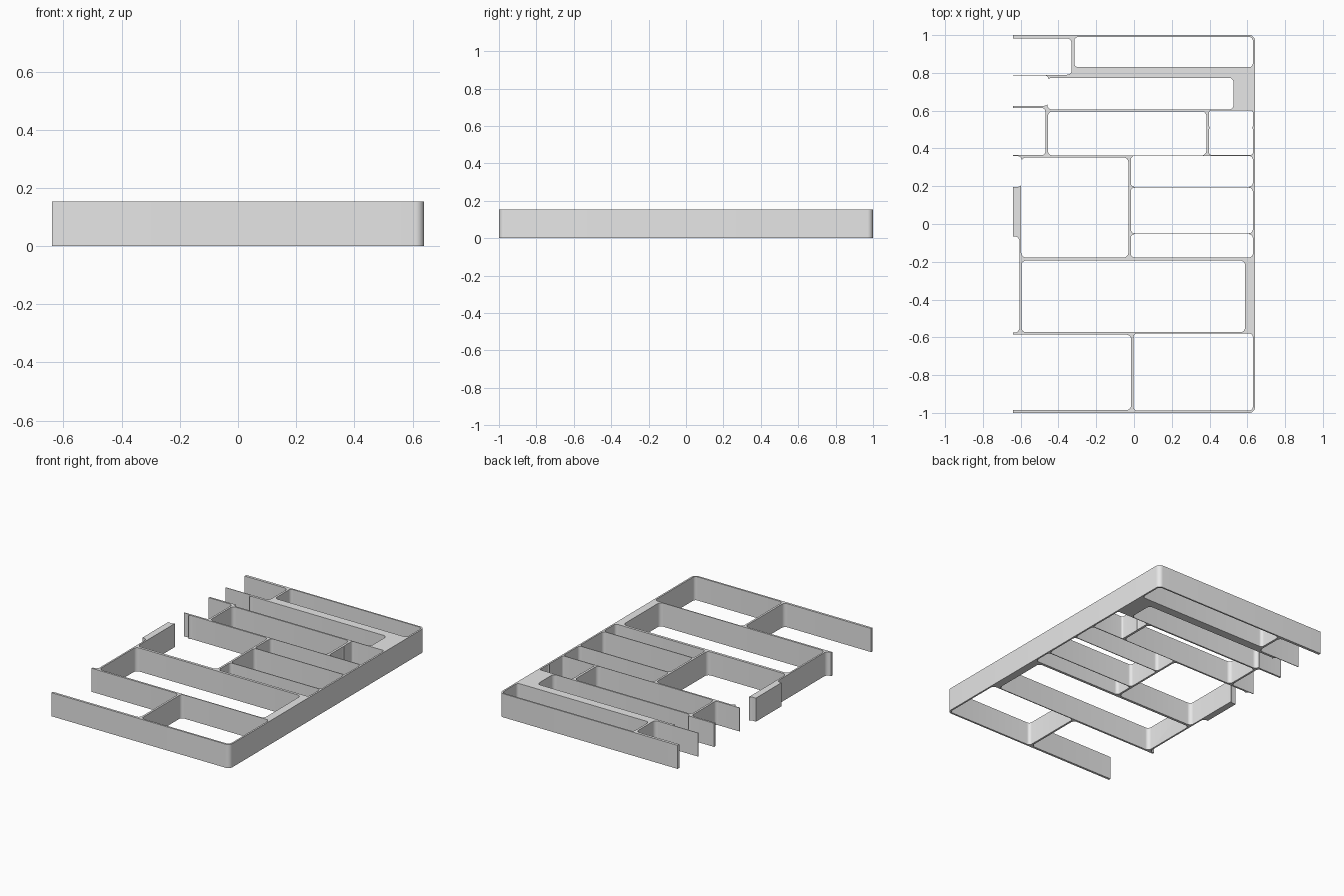
import bpy, bmesh
from math import cos, sin, pi

HEIGHT = 0.153
OPEN = -0.8          # left limit of compartments that run off the open side

cube = bpy.data.objects.get("Cube")
if cube:
    bpy.data.objects.remove(cube, do_unlink=True)

grey = bpy.data.materials.new("light grey")
grey.use_nodes = True
grey.diffuse_color = (0.8, 0.8, 0.8, 1)
grey.node_tree.nodes["Principled BSDF"].inputs["Base Color"].default_value = (0.8, 0.8, 0.8, 1)


def rounded_prism(name, x0, x1, y0, y1, z0, z1, r_left, r_right, steps=8):
    """Upright rectangular prism with separately rounded left and right corners."""
    corners = [(x1, y1, -1, -1, r_right), (x0, y1, 1, -1, r_left),
               (x0, y0, 1, 1, r_left), (x1, y0, -1, 1, r_right)]
    bm = bmesh.new()
    ring = []
    for i, (x, y, sx, sy, r) in enumerate(corners):
        n = steps if r else 0
        for k in range(n + 1):
            a = (i + k / max(n, 1)) * pi / 2
            ring.append(bm.verts.new((x + sx * r + r * cos(a), y + sy * r + r * sin(a), z0)))
    base = bm.faces.new(ring)
    top = bmesh.ops.extrude_face_region(bm, geom=[base])["geom"]
    bmesh.ops.translate(bm, vec=(0, 0, z1 - z0),
                        verts=[v for v in top if isinstance(v, bmesh.types.BMVert)])
    bmesh.ops.recalc_face_normals(bm, faces=bm.faces)
    mesh = bpy.data.meshes.new(name)
    bm.to_mesh(mesh)
    bm.free()
    mesh.materials.append(grey)
    obj = bpy.data.objects.new(name, mesh)
    bpy.context.collection.objects.link(obj)
    return obj


# Solid block: square on the open side, rounded on the other
tray = rounded_prism("drawer_divider", -0.64, 0.64, -1, 1, 0, HEIGHT, 0, 0.03)

# Compartments: x0, x1, y0, y1, corner radius
compartments = [
    # back rows
    (OPEN, -0.33, 0.79, 0.982, 0.025),
    (-0.316, 0.629, 0.83, 0.99, 0.02),
    (OPEN, -0.453, 0.626, 0.786, 0.02),
    (-0.459, 0.527, 0.606, 0.774, 0.025),
    # middle row with two joined small bins
    (OPEN, -0.469, 0.364, 0.614, 0.02),
    (-0.456, 0.383, 0.363, 0.596, 0.025),
    (0.398, 0.629, 0.508, 0.602, 0.012),
    (0.398, 0.629, 0.365, 0.513, 0.012),
    # large square bin, its side opening and the three bins beside it
    (-0.597, -0.03, -0.177, 0.352, 0.025),
    (OPEN, -0.594, 0.197, 0.359, 0.02),
    (-0.017, 0.629, 0.197, 0.36, 0.02),
    (-0.017, 0.629, -0.049, 0.192, 0.02),
    (-0.017, 0.629, -0.177, -0.054, 0.02),
    # front rows
    (OPEN, -0.607, -0.575, -0.065, 0.025),
    (-0.596, 0.588, -0.573, -0.194, 0.025),
    (OPEN, -0.015, -0.985, -0.586, 0.025),
    (-0.002, 0.629, -0.988, -0.579, 0.02),
]

# Cut each compartment right through the block
bpy.context.view_layer.objects.active = tray
for x0, x1, y0, y1, r in compartments:
    cutter = rounded_prism("compartment_cutter", x0, x1, y0, y1, -0.1, HEIGHT + 0.1,
                           0 if x0 == OPEN else r, r)
    cutter.hide_render = True
    cut = tray.modifiers.new("compartment", 'BOOLEAN')
    cut.operation = 'DIFFERENCE'
    cut.solver = 'EXACT'
    cut.object = cutter
    bpy.ops.object.modifier_apply(modifier=cut.name)
    bpy.data.objects.remove(cutter, do_unlink=True)

# Smooth the rounded corners, keep the rims sharp
for obj in bpy.context.selected_objects:
    obj.select_set(False)
tray.select_set(True)
bpy.ops.object.shade_smooth_by_angle()
